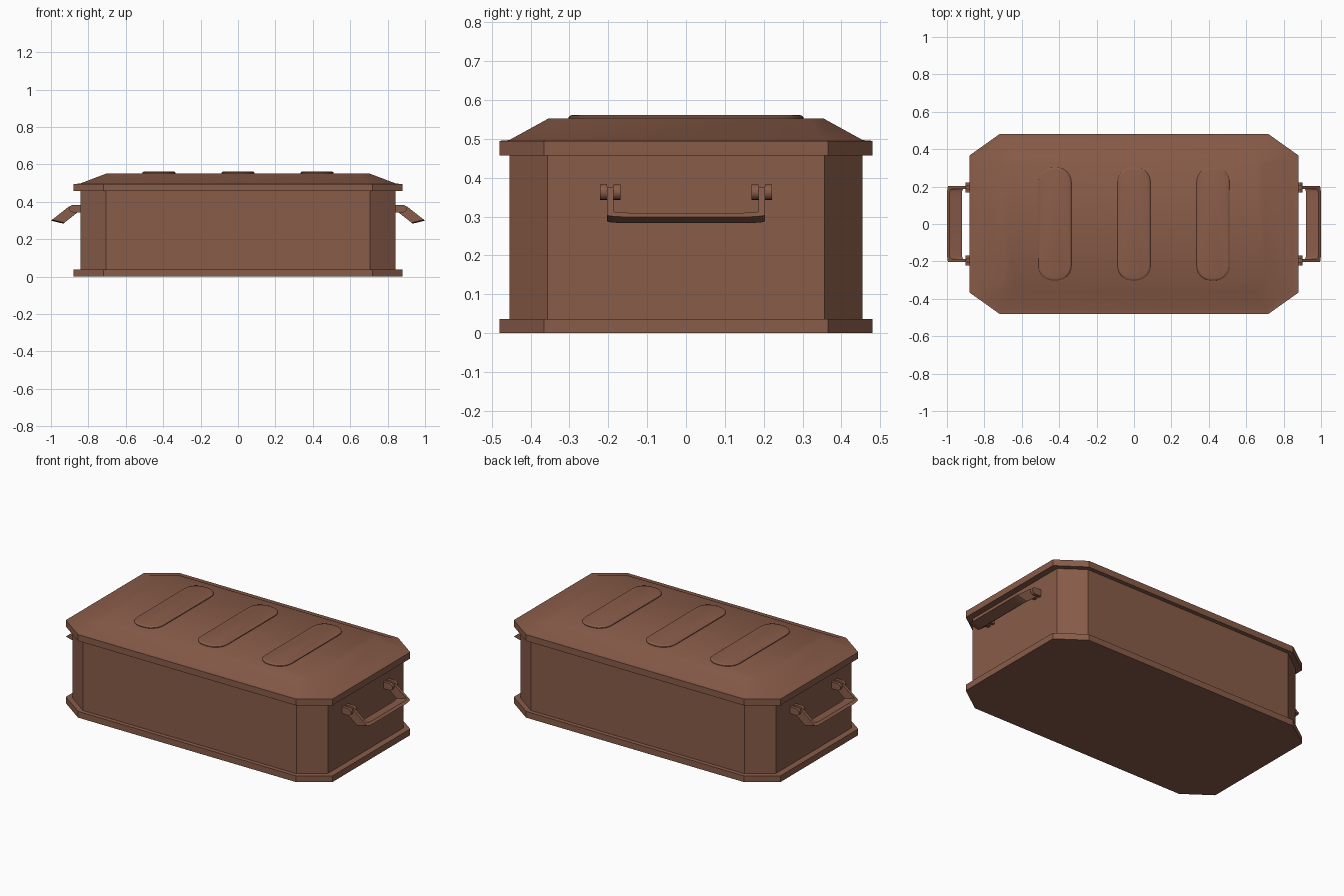
import bpy, bmesh, math
from mathutils import Vector

if "Cube" in bpy.data.objects:
    bpy.data.objects.remove(bpy.data.objects["Cube"], do_unlink=True)

brown = bpy.data.materials.new("warm brown")
brown.use_nodes = True
colour = (0.25, 0.107, 0.066, 1)
brown.diffuse_color = colour
brown.node_tree.nodes["Principled BSDF"].inputs["Base Color"].default_value = colour


def finish(name, bm, smooth=None):
    """Turn a bmesh into a named, coloured object."""
    bmesh.ops.recalc_face_normals(bm, faces=bm.faces)
    mesh = bpy.data.meshes.new(name)
    bm.to_mesh(mesh)
    bm.free()
    mesh.materials.append(brown)
    obj = bpy.data.objects.new(name, mesh)
    bpy.context.collection.objects.link(obj)
    if smooth:
        bpy.ops.object.select_all(action='DESELECT')
        obj.select_set(True)
        bpy.context.view_layer.objects.active = obj
        bpy.ops.object.shade_smooth_by_angle(angle=math.radians(smooth))
    return obj


def loft(name, rings, smooth=None):
    """Skin a stack of equal-length rings and cap both ends."""
    bm = bmesh.new()
    loops = [[bm.verts.new(p) for p in ring] for ring in rings]
    n = len(loops[0])
    for a, b in zip(loops, loops[1:]):
        for i in range(n):
            j = (i + 1) % n
            bm.faces.new((a[i], a[j], b[j], b[i]))
    bm.faces.new(loops[0][::-1])
    bm.faces.new(loops[-1])
    return finish(name, bm, smooth)


def octagon(x, y, cx, cy, z):
    """Rectangle x by y (half sizes) whose corners are cut at cx and cy."""
    return [(cx, -y, z), (x, -cy, z), (x, cy, z), (cx, y, z),
            (-cx, y, z), (-x, cy, z), (-x, -cy, z), (-cx, -y, z)]


def rounded(x0, hx, hy, r, z, steps=6):
    """Rounded rectangle around (x0, 0)."""
    ring = []
    for q, (sx, sy) in enumerate([(1, 1), (-1, 1), (-1, -1), (1, -1)]):
        for k in range(steps + 1):
            a = (q + k / steps) * math.pi / 2
            ring.append((x0 + sx * (hx - r) + r * math.cos(a),
                         sy * (hy - r) + r * math.sin(a), z))
    return ring


# Base plinth and box body
rim = (0.88, 0.48, 0.72, 0.366)
wall = (0.842, 0.455, 0.705, 0.356)
loft("base_plinth", [octagon(*rim, z) for z in (0, 0.037)])
loft("box_body", [octagon(*wall, z) for z in (0.03, 0.465)])

# Lid: upright rim, narrow ledge, sloped shoulders and flat top
loft("lid", [octagon(*rim, 0.457), octagon(*rim, 0.495),
             octagon(0.845, 0.455, 0.705, 0.356, 0.497),
             octagon(0.70, 0.355, 0.64, 0.315, 0.552)], smooth=32)

# Raised pads across the lid
for side, x in (("right", -0.423), ("middle", 0), ("left", 0.423)):
    loft(f"lid_pad_{side}", [rounded(x, 0.088, 0.302, 0.078, 0.545),
                             rounded(x, 0.088, 0.302, 0.078, 0.556),
                             rounded(x, 0.084, 0.298, 0.074, 0.560),
                             rounded(x, 0.076, 0.290, 0.066, 0.562)], smooth=35)


def handle_path(hy, length, r, steps=6):
    """U-shaped path as (distance along the slope, y) pairs."""
    half = [(0, hy)]
    for k in range(steps + 1):
        a = k / steps * math.pi / 2
        half.append((length - r + r * math.sin(a), hy - r + r * math.cos(a)))
    return half + [(s, -y) for s, y in reversed(half)]


def handle(name, side):
    """Flat strap bent into a U, hanging outwards and down."""
    start = Vector((0.902, 0, 0.376))
    slope = Vector((0.098, 0, -0.077))
    width = Vector((-0.066, 0, -0.016))
    rings = []
    for outer, inner in zip(handle_path(0.203, 1, 0.065),
                            handle_path(0.186, 0.86, 0.05)):
        ring = []
        for (s, y), w in ((outer, 0), (outer, 1), (inner, 1), (inner, 0)):
            p = start + slope * s + width * w
            ring.append((side * p.x, y, p.z))
        rings.append(ring)
    loft(name, rings, smooth=30)


def lug(name, side, y0, y1):
    """Round-nosed plate standing out from the end wall."""
    r, cx, cz = 0.02, 0.882, 0.363
    profile = [(0.835, cz + r), (0.835, cz - r)]
    for k in range(9):
        a = -math.pi / 2 + k * math.pi / 8
        profile.append((cx + r * math.cos(a), cz + r * math.sin(a)))
    loft(name, [[(side * x, y, z) for x, z in profile] for y in (y0, y1)], smooth=30)


# Carrying handles with forked brackets on both ends
for side, label in ((1, "left"), (-1, "right")):
    handle(f"{label}_handle", side)
    for end, place in ((1, "back"), (-1, "front")):
        for part, y0, y1 in (("inner", 0.168, 0.186), ("outer", 0.203, 0.222)):
            lug(f"{label}_{place}_{part}_lug", side, end * y0, end * y1)
